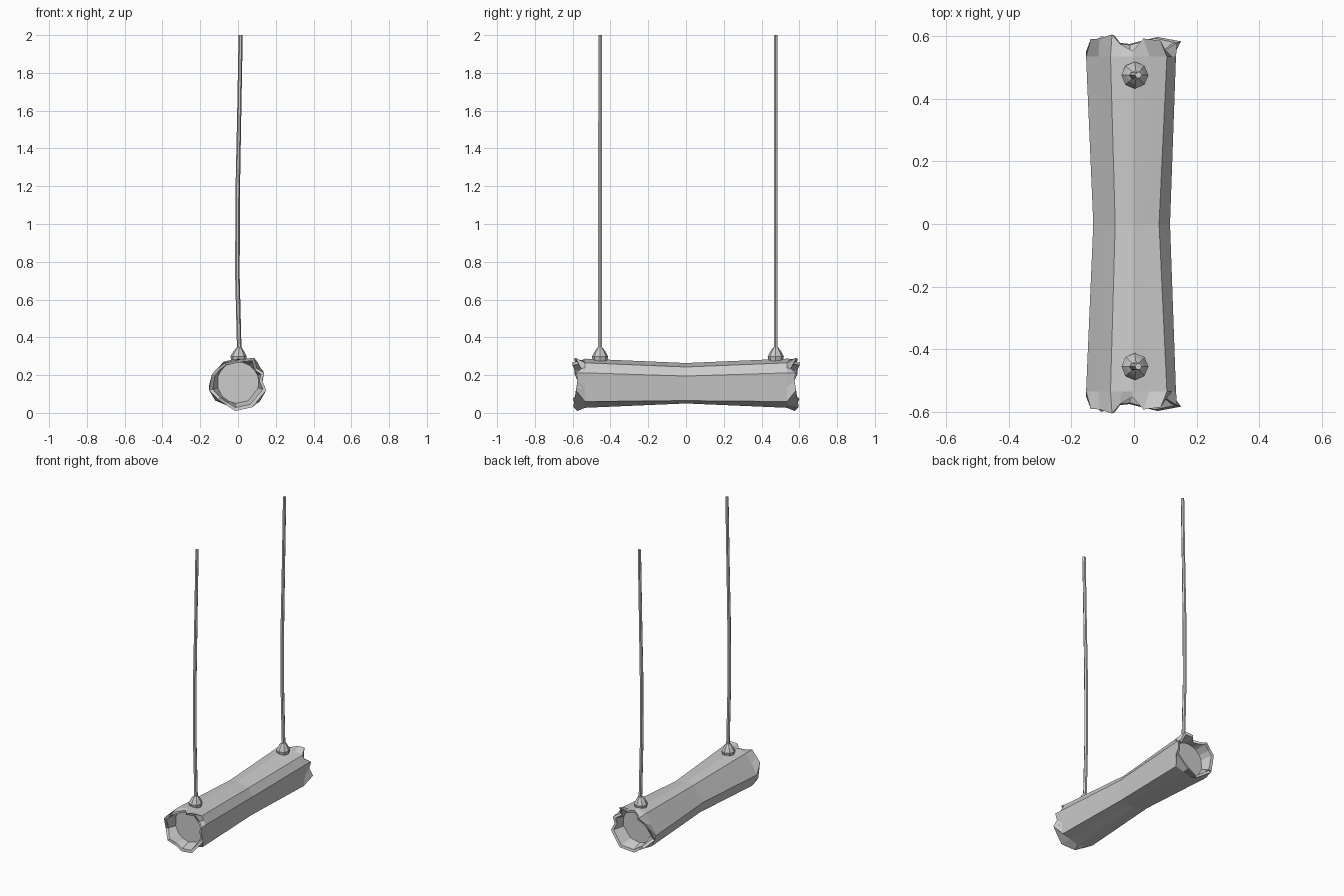
import bpy, bmesh, math

if "Cube" in bpy.data.objects:
    bpy.data.objects.remove(bpy.data.objects["Cube"])

def make_object(name, bm):
    bmesh.ops.recalc_face_normals(bm, faces=bm.faces)
    mesh = bpy.data.meshes.new(name)
    bm.to_mesh(mesh)
    bm.free()
    obj = bpy.data.objects.new(name, mesh)
    bpy.context.collection.objects.link(obj)
    return obj

def loft(bm, rings, cap_start=False, cap_end=False):
    vs = [[bm.verts.new(p) for p in r] for r in rings]
    n = len(vs[0])
    for a, b in zip(vs, vs[1:]):
        for i in range(n):
            j = (i + 1) % n
            bm.faces.new((a[i], a[j], b[j], b[i]))
    if cap_start:
        bm.faces.new(vs[0])
    if cap_end:
        bm.faces.new(vs[-1])

def with_midpoints(profile, y):
    ring = []
    for (x0, z0), (x1, z1) in zip(profile, profile[1:] + profile[:1]):
        ring += [(x0, y, z0), ((x0 + x1) / 2, y, (z0 + z1) / 2)]
    return ring

# Log: narrow waist, wide ends, ragged bark rim and recessed end discs
CZ = 0.16
waist = [(-0.06, 0.257), (-0.005, 0.264), (0.08, 0.243), (0.115, 0.195),
         (0.10, 0.065), (0.0, 0.05), (-0.105, 0.085), (-0.13, 0.16)]
end = [(-0.075, 0.272), (-0.005, 0.287), (0.105, 0.265), (0.134, 0.212),
       (0.115, 0.06), (0.0, 0.027), (-0.12, 0.065), (-0.153, 0.145)]
rim = [(-0.07, 0.605, 0.265), (-0.045, 0.575, 0.27), (-0.005, 0.552, 0.28),
       (0.03, 0.592, 0.285), (0.085, 0.585, 0.292), (0.10, 0.555, 0.235),
       (0.138, 0.58, 0.212), (0.128, 0.575, 0.17), (0.15, 0.583, 0.12),
       (0.075, 0.597, 0.03), (-0.015, 0.575, 0.01), (-0.06, 0.58, 0.04),
       (-0.105, 0.60, 0.07), (-0.153, 0.55, 0.12), (-0.138, 0.59, 0.205),
       (-0.11, 0.592, 0.235)]
lip = [(x * 0.88, y - 0.004, CZ + (z - CZ) * 0.88) for x, y, z in rim]
disc = []
for x, y, z in rim:
    a = math.atan2(z - CZ, x)
    disc.append((0.11 * math.cos(a), 0.51, CZ + 0.11 * math.sin(a)))
half = [with_midpoints(end, 0.535), rim, lip, disc]
flip = [[(x, -y, z) for x, y, z in r] for r in reversed(half)]
bm = bmesh.new()
loft(bm, flip + [with_midpoints(waist, 0)] + half, True, True)
make_object("log_seat", bm)

def tube(name, sections, y, sides):
    bm = bmesh.new()
    rings = []
    for x, z, r in sections:
        rings.append([(x + r * math.cos(2 * math.pi * i / sides),
                       y + r * math.sin(2 * math.pi * i / sides), z)
                      for i in range(sides)])
    loft(bm, rings, True, True)
    make_object(name, bm)

# Ropes with knots where they meet the log
rope = [(0.008, 0.28, 0.012), (-0.003, 0.72, 0.012), (-0.002, 1.15, 0.012),
        (0.006, 1.56, 0.011), (0.014, 2.0, 0.011)]
knot = [(0.003, 0.25, 0.03), (0.003, 0.277, 0.038), (0.003, 0.298, 0.043),
        (0.004, 0.325, 0.029), (0.006, 0.345, 0.014)]
for label, y in (("front", -0.455), ("back", 0.475)):
    tube(label + "_rope", rope, y, 6)
    tube(label + "_knot", knot, y, 8)
